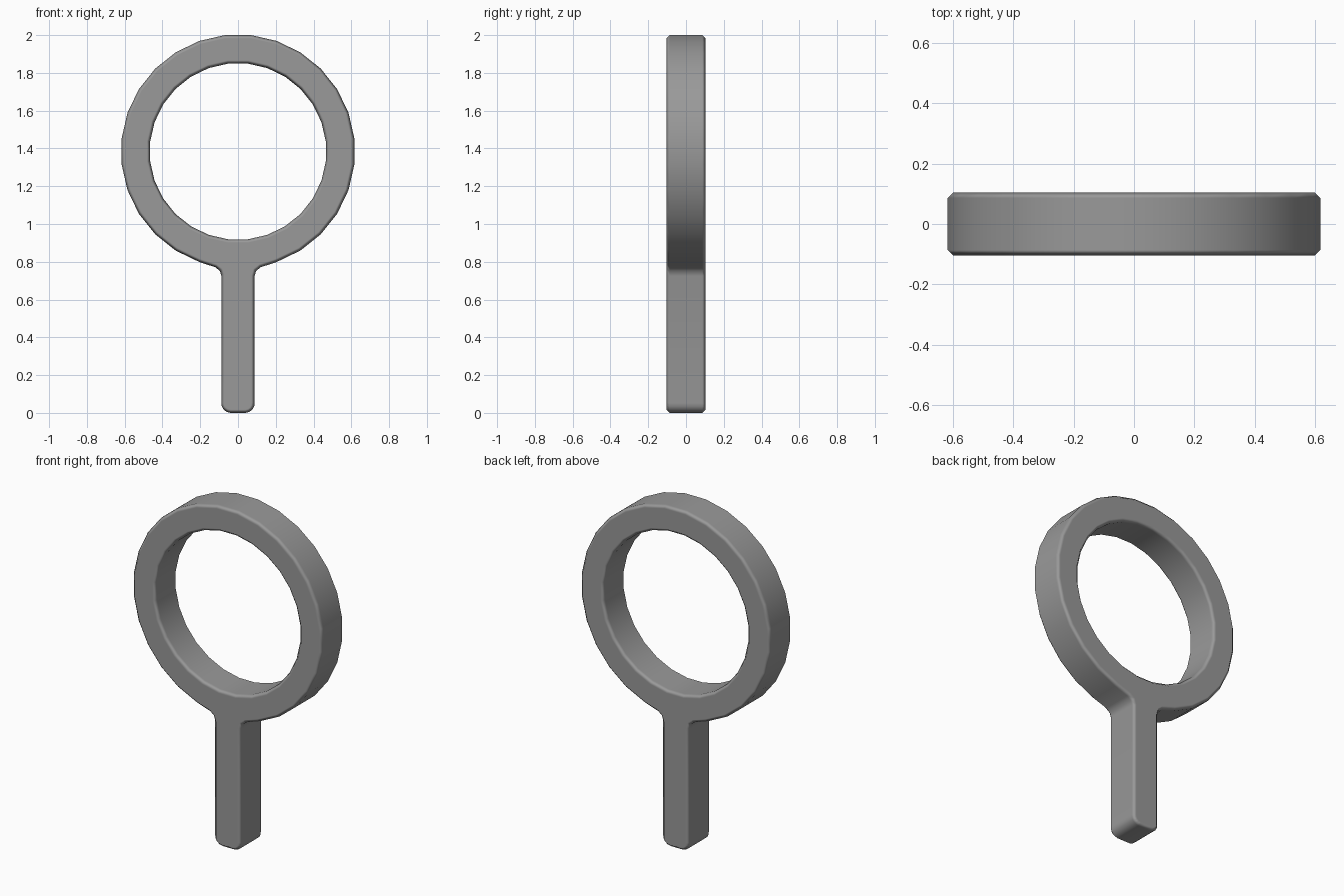
import bpy, bmesh, math
from mathutils import Vector

if "Cube" in bpy.data.objects:
    bpy.data.objects.remove(bpy.data.objects["Cube"])

SIDES = 28
CZ = 1.384                       # ring centre height
STEP = 2 * math.pi / SIDES
R_OUT = 0.616 / math.cos(STEP / 2)
R_IN = 0.465 / math.cos(STEP / 2)
HALF_DEPTH, BEVEL = 0.104, 0.018


def arc(radius, first, last):
    # ring corners, angle measured from straight down
    return [(radius * math.sin((i + 0.5) * STEP), CZ - radius * math.cos((i + 0.5) * STEP))
            for i in range(first, last)]


# Outline: handle with rounded end and fillets running into the ring
half = [(0.04, 0.0), (0.06, 0.005), (0.077, 0.018), (0.086, 0.035), (0.088, 0.052),
        (0.088, 0.725), (0.096, 0.752), (0.12, 0.771)]
outer = half + arc(R_OUT, 1, SIDES - 1) + [(-x, z) for x, z in reversed(half)]
inner = arc(R_IN, 0, SIDES)

bm = bmesh.new()
edges = []
for loop in (outer, inner):
    vs = [bm.verts.new((x, -(HALF_DEPTH - BEVEL), z)) for x, z in loop]
    edges += [bm.edges.new((vs[i], vs[(i + 1) % len(vs)])) for i in range(len(vs))]
bmesh.ops.triangle_fill(bm, edges=edges, use_beauty=True, normal=(0, -1, 0))

# Thickness
front = list(bm.faces)
ext = bmesh.ops.extrude_face_region(bm, geom=front, use_keep_orig=True)
back_verts = [g for g in ext["geom"] if isinstance(g, bmesh.types.BMVert)]
bmesh.ops.translate(bm, verts=back_verts, vec=(0, 2 * (HALF_DEPTH - BEVEL), 0))
bmesh.ops.recalc_face_normals(bm, faces=bm.faces)

# Chamfered rims on front and back
for side in (-1, 1):
    bm.normal_update()
    cap = [f for f in bm.faces if f.normal.y * side > 0.9]
    bmesh.ops.inset_region(bm, faces=cap, thickness=BEVEL, depth=BEVEL,
                           use_even_offset=True, use_boundary=True)
bmesh.ops.recalc_face_normals(bm, faces=bm.faces)

mesh = bpy.data.meshes.new("ring_with_handle")
bm.to_mesh(mesh)
bm.free()
obj = bpy.data.objects.new("ring_with_handle", mesh)
bpy.context.collection.objects.link(obj)

# Smooth shading: caps stay flat, walls follow the outline, chamfers blend
for p in mesh.polygons:
    p.use_smooth = True
normals = []
for v in mesh.vertices:
    if abs(v.co.y) > HALF_DEPTH - BEVEL / 2:
        normals.append(Vector((0, math.copysign(1, v.co.y), 0)))
    else:
        normals.append(Vector((v.normal.x, 0, v.normal.z)).normalized())
mesh.normals_split_custom_set_from_vertices(normals)

# Dark grey finish
mat = bpy.data.materials.new("dark_grey")
mat.diffuse_color = (0.32, 0.32, 0.32, 1)
mat.use_nodes = True
mat.node_tree.nodes["Principled BSDF"].inputs["Base Color"].default_value = mat.diffuse_color
mesh.materials.append(mat)
